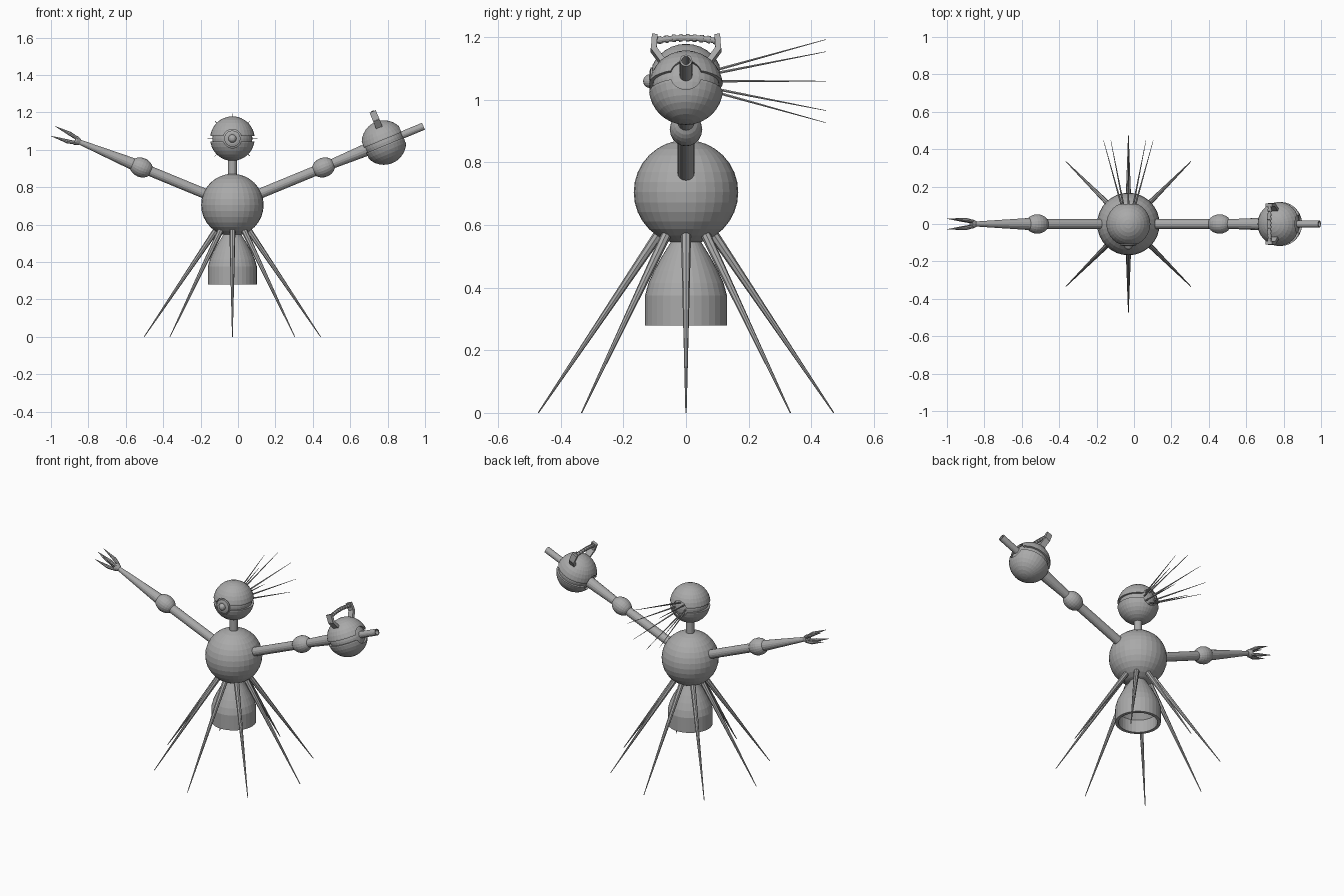
import bpy, bmesh, math
from mathutils import Vector, Matrix

if "Cube" in bpy.data.objects:
    bpy.data.objects.remove(bpy.data.objects["Cube"])

grey = bpy.data.materials.new("plain_grey")
grey.diffuse_color = (0.4, 0.4, 0.4, 1)
grey.use_nodes = True
grey.node_tree.nodes["Principled BSDF"].inputs["Base Color"].default_value = grey.diffuse_color
CX = -0.03
BODY = Vector((CX, 0, 0.705))


def finish(name, bm, mat=Matrix()):
    bmesh.ops.recalc_face_normals(bm, faces=bm.faces)
    me = bpy.data.meshes.new(name)
    bm.to_mesh(me)
    bm.free()
    me.transform(mat)
    ob = bpy.data.objects.new(name, me)
    bpy.context.collection.objects.link(ob)
    me.materials.append(grey)
    return ob


def axis_matrix(origin, direction):
    rot = Vector(direction).to_track_quat('Z', 'Y').to_matrix().to_4x4()
    return Matrix.Translation(origin) @ rot


def lathe(name, profile, origin=(0, 0, 0), direction=(0, 0, 1), n=16):
    """Revolve (radius, height) points about an axis."""
    bm = bmesh.new()
    vs = [bm.verts.new((r, 0, z)) for r, z in profile]
    es = [bm.edges.new(p) for p in zip(vs, vs[1:])]
    bmesh.ops.spin(bm, geom=vs + es, axis=(0, 0, 1), cent=(0, 0, 0),
                   angle=2 * math.pi, steps=n)
    bmesh.ops.remove_doubles(bm, verts=bm.verts, dist=1e-5)
    return finish(name, bm, axis_matrix(origin, direction))


def rod(name, a, b, r1, r2, n=16):
    a, b = Vector(a), Vector(b)
    return lathe(name, [(0, 0), (r1, 0), (r2, (b - a).length), (0, (b - a).length)],
                 a, b - a, n)


def sphere(name, r, mat, stretch=1, seg=32, rings=16):
    bm = bmesh.new()
    bmesh.ops.create_uvsphere(bm, u_segments=seg, v_segments=rings, radius=r)
    return finish(name, bm, mat @ Matrix.Diagonal((1, 1, stretch, 1)))


def split_ball(name, mat):
    """Two half shells round a core; local x is the round port axis, z the pole."""
    shell = sphere(name + "_shells", 0.119, mat)
    bm = bmesh.new()
    bmesh.ops.create_cube(bm, size=1)
    slab = finish("slab_cutter", bm, mat @ Matrix.Diagonal((0.4, 0.4, 0.03, 1)))
    port = rod("port_cutter", mat @ Vector((-0.2, 0, 0)), mat @ Vector((0.2, 0, 0)),
               0.05, 0.05, 32)
    for c in (slab, port):
        c.hide_render = True
        m = shell.modifiers.new("cut", 'BOOLEAN')
        m.operation, m.solver, m.object = 'DIFFERENCE', 'EXACT', c
    bpy.context.view_layer.update()
    dg = bpy.context.evaluated_depsgraph_get()
    me = bpy.data.meshes.new_from_object(shell.evaluated_get(dg))
    shell.modifiers.clear()
    shell.data = me
    for c in (slab, port):
        bpy.data.objects.remove(c)
    sphere(name + "_core", 0.107, mat)


def frame(u, w, origin):
    u, w = Vector(u), Vector(w)
    v = w.cross(u)
    return Matrix.Translation(origin) @ Matrix((u, v, w)).transposed().to_4x4()


# body, neck and bell skirt
sphere("body", 0.167, Matrix.Translation(BODY))
rod("neck", (CX, 0, 0.84), (CX, 0, 0.97), 0.024, 0.024)
lathe("bell_skirt", [(0, 0.58), (0.035, 0.57), (0.055, 0.535), (0.08, 0.495), (0.102, 0.455),
                     (0.12, 0.415), (0.131, 0.375), (0.131, 0.28), (0.112, 0.28),
                     (0.112, 0.36), (0.06, 0.43), (0, 0.45)], (CX, 0, 0), n=32)

# eight spike legs
for i in range(8):
    a = i * math.pi / 4
    d = Vector((math.cos(a), math.sin(a), 0))
    top = Vector((CX, 0, 0.6)) + d * 0.068
    rod("spike_leg", top, Vector((CX, 0, 0)) + d * 0.472, 0.017, 0.002, 8)

# head with eye in front and whiskers behind
HEAD = Vector((CX, 0, 1.06))
split_ball("head", frame((0, -1, 0), (0, 0, 1), HEAD))
lathe("eye_ring", [(0, 0.1), (0.043, 0.1), (0.043, 0.113), (0.03, 0.117), (0, 0.117)],
      HEAD, (0, -1, 0), 24)
sphere("eye", 0.022, Matrix.Translation(HEAD + Vector((0, -0.115, 0))), 1, 16, 10)
for i in range(8):
    a = i * math.pi / 4
    d = Vector((math.cos(a), 0, math.sin(a)))
    rod("back_whisker", HEAD + d * 0.034 + Vector((0, 0.09, 0)),
        HEAD + d * 0.133 + Vector((0, 0.447, 0)), 0.005, 0.001, 6)

# both arms
ANG = math.radians(22.4)
c, s = math.cos(ANG), math.sin(ANG)
for side, label in ((1, "right"), (-1, "left")):
    u = Vector((side * c, 0, s))
    rod(label + "_upper_arm", BODY + u * 0.12, BODY + u * 0.5, 0.027, 0.027)
    sphere(label + "_elbow", 0.052, axis_matrix(BODY + u * 0.527, u), 1.22, 20, 12)

# left forearm and clawed hand
u, w = Vector((-c, 0, s)), Vector((s, 0, c))
v = w.cross(u)
rod("left_forearm", BODY + u * 0.56, BODY + u * 0.89, 0.033, 0.013)
lathe("wrist", [(0, 0), (0.016, 0), (0.025, 0.018), (0.025, 0.028), (0, 0.03)],
      BODY + u * 0.882, u)
for i in range(4):
    a = math.pi / 4 + i * math.pi / 2
    d = v * math.cos(a) + w * math.sin(a)
    knuckle = BODY + u * 0.945 + d * 0.03
    rod("claw_base", BODY + u * 0.9 + d * 0.017, knuckle, 0.009, 0.011, 8)
    rod("claw_tip", knuckle, BODY + u * 1.037 + d * 0.04, 0.011, 0.001, 8)

# right forearm ending in a split ball with a hollow barrel
u, w = Vector((c, 0, s)), Vector((-s, 0, c))
rod("right_forearm", BODY + u * 0.56, BODY + u * 0.79, 0.025, 0.034)
BALL = BODY + u * 0.876
bm_mat = frame(u, w, BALL)
split_ball("arm_ball", bm_mat)
lathe("barrel", [(0, 0.08), (0.02, 0.08), (0.02, 0.229), (0.014, 0.229), (0.014, 0.12),
                 (0, 0.12)], BALL, u)


# carrying handle: two bent posts and a ribbed grip
def at(y, z):
    return bm_mat @ Vector((0.008, y, z))


for sg in (1, -1):
    pts = [(0.07, 0.08), (0.103, 0.128), (0.1, 0.172)]
    for p, q in zip(pts, pts[1:]):
        a, b = at(sg * p[0], p[1]), at(sg * q[0], q[1])
        bm = bmesh.new()
        bmesh.ops.create_cube(bm, size=1)
        y_dir = (b - a).normalized()
        m = frame(u, y_dir, (a + b) / 2)
        finish("handle_post", bm, m @ Matrix.Diagonal((0.036, 0.018, (b - a).length + 0.008, 1)))
N = 18
arc = [(-0.1 + 0.2 * i / N, 0.158 + 0.011 * (1 - (2 * i / N - 1) ** 2)) for i in range(N + 1)]
for i in range(N):
    r = 0.012 if i % 2 else 0.009
    rod("handle_grip", at(*arc[i]), at(*arc[i + 1]), r, r, 12)
